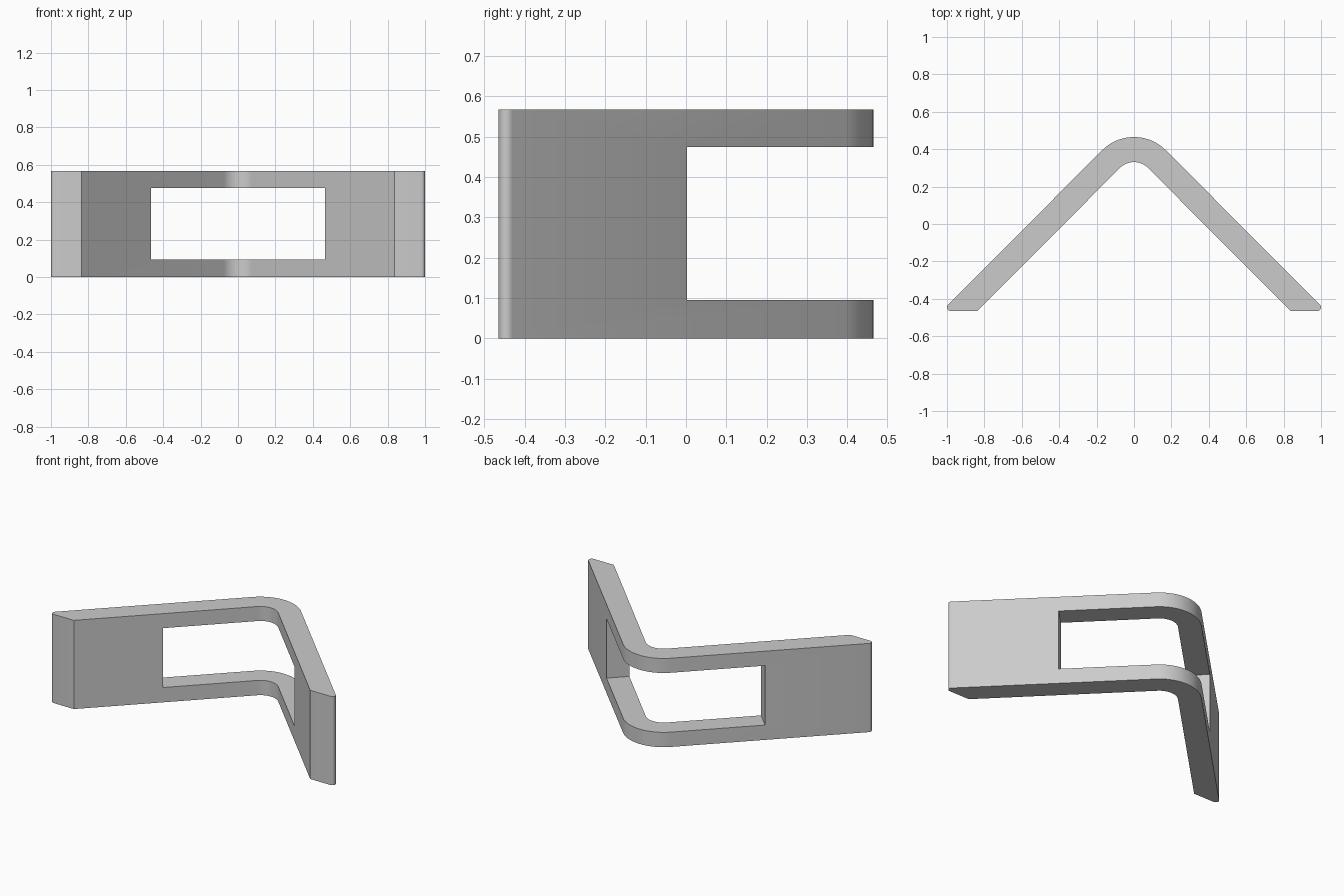
import bpy, bmesh, math

if "Cube" in bpy.data.objects:
    bpy.data.objects.remove(bpy.data.objects["Cube"])

HEIGHT = 0.568


def arc(cx, cy, r, start, end, steps):
    """Points on an arc, angles in degrees."""
    angles = [math.radians(start + (end - start) * i / steps) for i in range(steps + 1)]
    return [(cx + r * math.cos(a), cy + r * math.sin(a)) for a in angles]


def prism(name, outline, z0, z1):
    """Extrude a flat outline upward from z0 to z1."""
    bm = bmesh.new()
    base = bm.faces.new([bm.verts.new((x, y, z0)) for x, y in outline])
    top = bmesh.ops.extrude_face_region(bm, geom=[base])["geom"]
    bmesh.ops.translate(bm, vec=(0, 0, z1 - z0),
                        verts=[v for v in top if isinstance(v, bmesh.types.BMVert)])
    bmesh.ops.recalc_face_normals(bm, faces=bm.faces)
    mesh = bpy.data.meshes.new(name)
    bm.to_mesh(mesh)
    bm.free()
    obj = bpy.data.objects.new(name, mesh)
    bpy.context.collection.objects.link(obj)
    return obj


# Right half of the bent strip: outer bend, rounded tip, flat foot, then inner bend
outer = arc(0, 0.225, 0.24, 90, 45, 10) + arc(0.98, -0.445, 0.02, 45, -90, 8)
inner = [(0.837, -0.465)] + arc(0, 0.225, 0.106, 45, 90, 10)
half = outer + inner
mirrored = [(-x, y) for x, y in reversed(half)]
bracket = prism("angle_bracket", half + mirrored[1:-1], 0, HEIGHT)

# Window through the bend, its end walls square to each leg
cutter = prism("window_cutter", [(0, -0.559), (1.5, 0.941), (-1.5, 0.941)], 0.095, 0.475)
cutter.hide_render = True
cutter.hide_viewport = False
cut = bracket.modifiers.new("window", "BOOLEAN")
cut.operation = "DIFFERENCE"
cut.solver = "EXACT"
cut.object = cutter

# Apply the cut and smooth the bends
bpy.context.view_layer.objects.active = bracket
bracket.select_set(True)
bpy.ops.object.modifier_apply(modifier=cut.name)
bpy.data.objects.remove(cutter)
bpy.ops.object.shade_smooth_by_angle(angle=math.radians(30))

# Plain grey finish
grey = bpy.data.materials.new("light_grey")
grey.diffuse_color = (0.6, 0.6, 0.6, 1)
grey.use_nodes = True
grey.node_tree.nodes["Principled BSDF"].inputs["Base Color"].default_value = grey.diffuse_color
bracket.data.materials.clear()
bracket.data.materials.append(grey)
for face in bracket.data.polygons:
    face.material_index = 0
